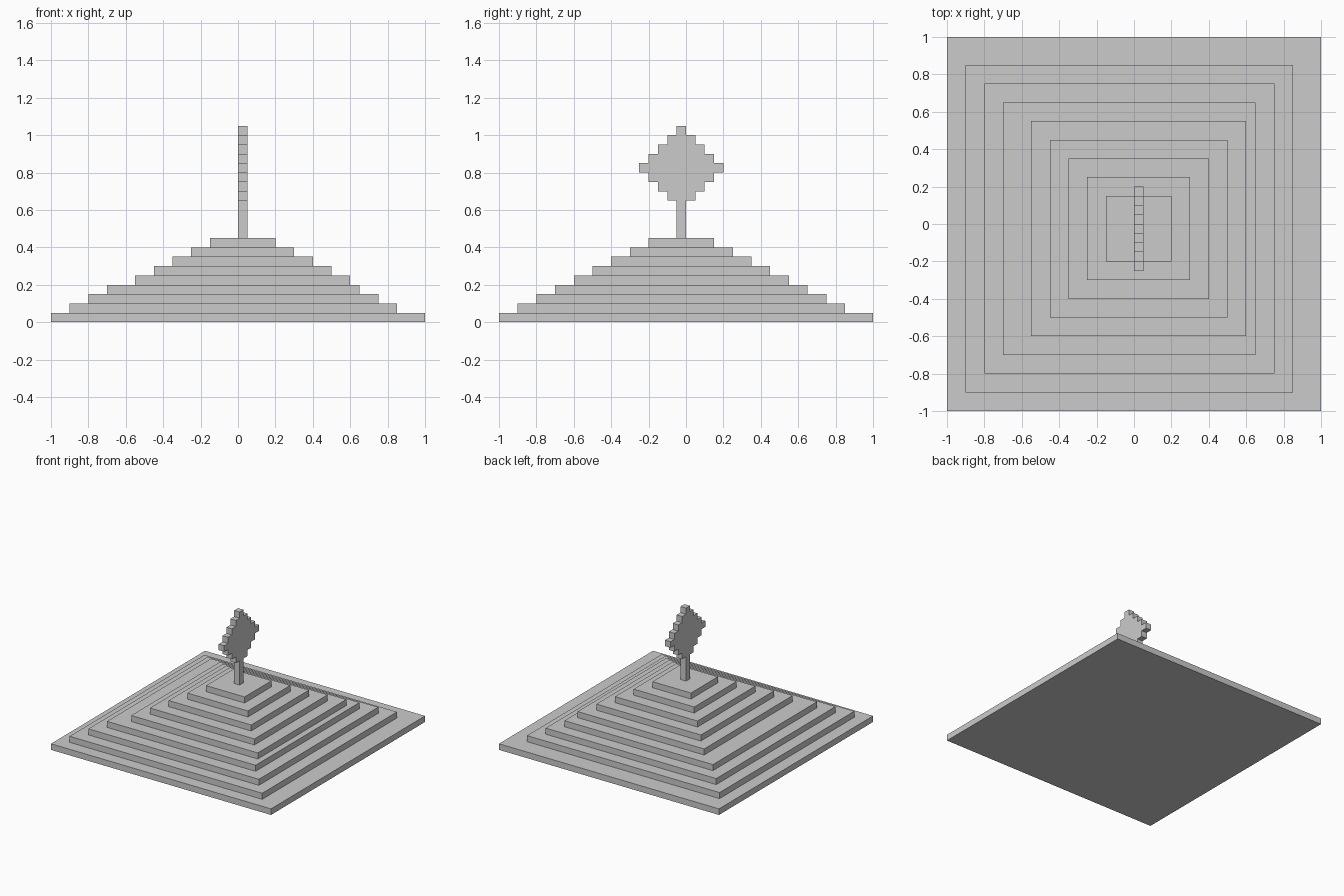
import bpy
import bmesh

if "Cube" in bpy.data.objects:
    bpy.data.objects.remove(bpy.data.objects["Cube"])

S = 0.05  # step height and block size


def finish(bm, name):
    bmesh.ops.recalc_face_normals(bm, faces=bm.faces)
    mesh = bpy.data.meshes.new(name)
    bm.to_mesh(mesh)
    bm.free()
    obj = bpy.data.objects.new(name, mesh)
    bpy.context.collection.objects.link(obj)
    return obj


# Stepped pyramid: one closed skin of stacked rectangular rings
tiers = [(-1, 1, -1, 1)]
for i in range(1, 9):
    lo, hi = -1 + 0.1 * i, 0.95 - 0.1 * i
    # lower steps lean to -x, upper steps lean to +x
    x0, x1 = (lo, hi) if i < 4 else (-hi, -lo)
    tiers.append((x0, x1, lo, hi))

bm = bmesh.new()
rings = []
for i, (x0, x1, y0, y1) in enumerate(tiers):
    for z in (i * S, (i + 1) * S):
        rings.append([bm.verts.new((x, y, z)) for x, y in
                      ((x0, y0), (x1, y0), (x1, y1), (x0, y1))])
for a, b in zip(rings, rings[1:]):
    for k in range(4):
        n = (k + 1) % 4
        bm.faces.new((a[k], a[n], b[n], b[k]))
bm.faces.new(rings[0][::-1])
bm.faces.new(rings[-1])
finish(bm, "stepped_pyramid")

# Diamond sign on a post: stepped outline in y-z, one block thick
spans = [(0, 0.45, 0.65)]  # (half width in blocks, bottom, top)
for j, w in enumerate((1, 2, 3, 4, 3, 2, 1, 0)):
    spans.append((w, 0.65 + j * S, 0.70 + j * S))
right = [(w * S, z) for w, z0, z1 in spans for z in (z0, z1)]
left = [(-y - S, z) for y, z in reversed(right)]

bm = bmesh.new()
face = bm.faces.new([bm.verts.new((0, y, z)) for y, z in right + left])
ext = bmesh.ops.extrude_face_region(bm, geom=[face], use_keep_orig=True)
bmesh.ops.translate(bm, vec=(S, 0, 0),
                    verts=[g for g in ext["geom"] if isinstance(g, bmesh.types.BMVert)])
finish(bm, "diamond_post")
